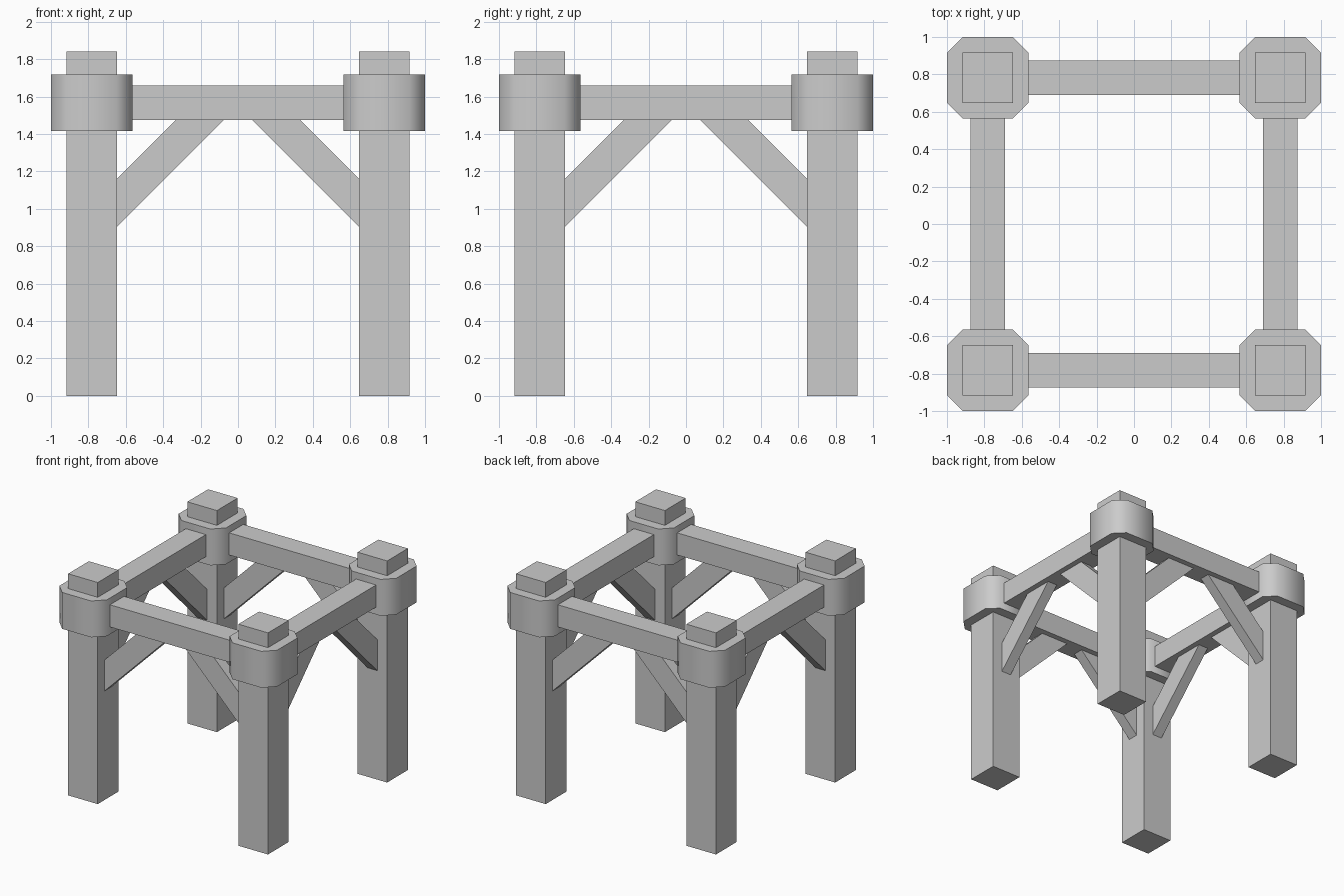
import bpy, bmesh
from math import pi
from mathutils import Matrix

if "Cube" in bpy.data.objects:
    bpy.data.objects.remove(bpy.data.objects["Cube"])

C = 0.782        # leg centre distance from the middle axis
LEG = 0.136      # leg half width
COL = 0.218      # collar half width
CH = 0.085       # collar corner chamfer


def prism(name, profile, depth, matrix, smooth=False):
    """Extrude a 2D profile from z=0 to z=depth, then place it with matrix."""
    bm = bmesh.new()
    face = bm.faces.new([bm.verts.new((x, y, 0)) for x, y in profile])
    ext = bmesh.ops.extrude_face_region(bm, geom=[face])["geom"]
    top = [v for v in ext if isinstance(v, bmesh.types.BMVert)]
    bmesh.ops.translate(bm, verts=top, vec=(0, 0, depth))
    bmesh.ops.transform(bm, matrix=matrix, verts=bm.verts)
    bmesh.ops.recalc_face_normals(bm, faces=bm.faces)
    if smooth:
        for f in bm.faces:
            f.smooth = len(f.verts) == 4
        for e in bm.edges:
            e.smooth = e.calc_face_angle() < 1.0
    mesh = bpy.data.meshes.new(name)
    bm.to_mesh(mesh)
    bm.free()
    obj = bpy.data.objects.new(name, mesh)
    bpy.context.collection.objects.link(obj)
    return obj


def rect(x0, x1, y0, y1):
    return [(x0, y0), (x1, y0), (x1, y1), (x0, y1)]


k = COL - CH
octagon = [(-k, -COL), (k, -COL), (COL, -k), (COL, k),
           (k, COL), (-k, COL), (-COL, k), (-COL, -k)]
inner = C - LEG
brace = [(-inner, 0.905), (-0.075, 1.476), (-0.333, 1.476), (-inner, 1.163)]


def upright(thickness):
    """Stand an x-z profile up, centred on the front beam line."""
    return Matrix.Translation((0, -C + thickness / 2, 0)) @ Matrix.Rotation(pi / 2, 4, 'X')


corners = ["front_left", "front_right", "back_right", "back_left"]
sides = ["front", "right", "back", "left"]
for i in range(4):
    turn = Matrix.Rotation(i * pi / 2, 4, 'Z')

    # Square leg and the eight-sided collar around its top
    prism(corners[i] + "_leg", rect(-LEG, LEG, -LEG, LEG), 1.84,
          turn @ Matrix.Translation((-C, -C, 0)))
    prism(corners[i] + "_collar", octagon, 0.302,
          turn @ Matrix.Translation((-C, -C, 1.415)), smooth=True)

    # Beam between two collars
    end = C - COL + 0.005
    prism(sides[i] + "_beam", rect(-end, end, 1.476, 1.66), 0.184, turn @ upright(0.184))

    # Pair of diagonal braces under the beam
    for s, tag in ((1, "a"), (-1, "b")):
        prism(f"{sides[i]}_brace_{tag}", [(s * x, z) for x, z in brace], 0.09,
              turn @ upright(0.09))
